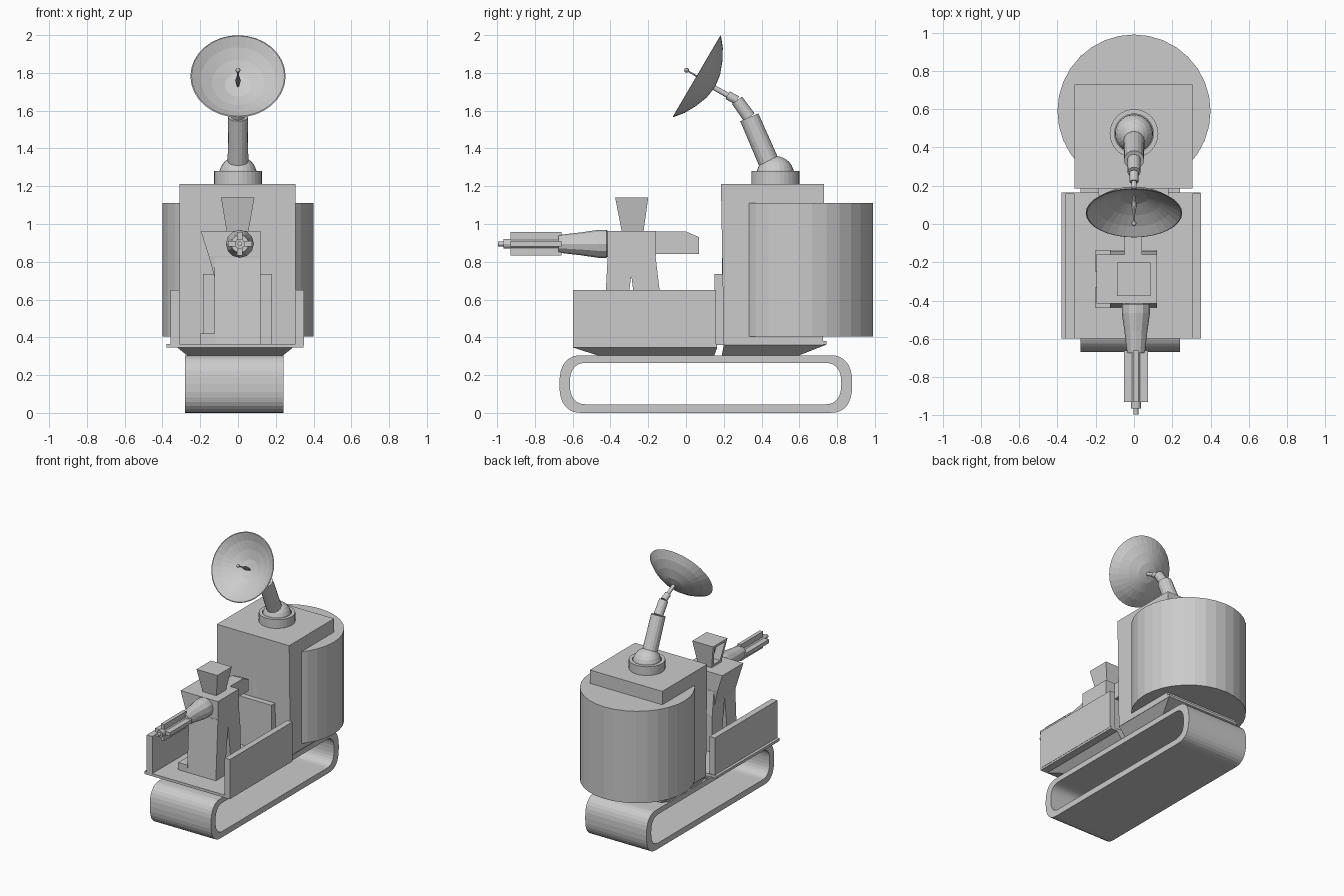
import bpy, bmesh, math
from mathutils import Vector

if "Cube" in bpy.data.objects:
    bpy.data.objects.remove(bpy.data.objects["Cube"])

grey = bpy.data.materials.new("plain grey")
grey.diffuse_color = (0.6, 0.6, 0.6, 1)
grey.use_nodes = True
grey.node_tree.nodes["Principled BSDF"].inputs["Base Color"].default_value = grey.diffuse_color


def finish(name, bm):
    bmesh.ops.remove_doubles(bm, verts=bm.verts, dist=1e-5)
    bmesh.ops.recalc_face_normals(bm, faces=bm.faces)
    me = bpy.data.meshes.new(name)
    bm.to_mesh(me)
    bm.free()
    me.materials.append(grey)
    ob = bpy.data.objects.new(name, me)
    bpy.context.collection.objects.link(ob)
    return ob


def loft_bm(rings, caps=True, closed=False):
    bm = bmesh.new()
    vs = [[bm.verts.new(p) for p in r] for r in rings]
    pairs = list(zip(vs, vs[1:])) + ([(vs[-1], vs[0])] if closed else [])
    for a, b in pairs:
        n = len(a)
        for i in range(n):
            bm.faces.new((a[i], a[(i + 1) % n], b[(i + 1) % n], b[i]))
    if caps:
        bm.faces.new(vs[0])
        bm.faces.new(vs[-1])
    return bm


def rect(x0, x1, y0, y1, z):
    return [(x0, y0, z), (x1, y0, z), (x1, y1, z), (x0, y1, z)]


def slab(name, *levels):
    """Stack of rectangles (x0, x1, y0, y1, z) joined into one solid."""
    return finish(name, loft_bm([rect(*l) for l in levels]))


def box(name, x0, x1, y0, y1, z0, z1):
    return slab(name, (x0, x1, y0, y1, z0), (x0, x1, y0, y1, z1))


def side_prism(name, x0, x1, yz):
    """Side profile (y, z) pushed out along x."""
    return finish(name, loft_bm([[(x, y, z) for y, z in yz] for x in (x0, x1)]))


def lathe(name, origin, axis, profile, seg, closed=False):
    """Profile of (radius, distance along axis) turned round the axis."""
    q = Vector((0, 0, 1)).rotation_difference(Vector(axis).normalized())
    o = Vector(origin)
    rings = []
    for r, h in profile:
        r = max(r, 0.0004)
        rings.append([o + q @ Vector((r * math.cos(2 * math.pi * i / seg),
                                      r * math.sin(2 * math.pi * i / seg), h))
                      for i in range(seg)])
    return finish(name, loft_bm(rings, caps=not closed, closed=closed))


def rod(name, a, b, r0, r1, seg):
    a, b = Vector(a), Vector(b)
    return lathe(name, a, b - a, [(r0, 0), (r1, (b - a).length)], seg)


# Track: a rounded loop, open at both sides
def track_loop(y0, y1, z0, z1, ry, n=16):
    pts, cz, hz = [], (z0 + z1) / 2, (z1 - z0) / 2
    for cy, start in ((y1 - ry, -90), (y0 + ry, 90)):
        for i in range(n + 1):
            t = math.radians(start + 180 * i / n)
            c, s = math.cos(t), math.sin(t)
            pts.append((cy + ry * math.copysign(abs(c) ** 0.8, c),
                        cz + hz * math.copysign(abs(s) ** 0.8, s)))
    return pts


outer = track_loop(-0.67, 0.88, 0, 0.305, 0.12)
inner = track_loop(-0.615, 0.822, 0.045, 0.265, 0.09)
XL, XR = -0.28, 0.24
finish("track", loft_bm([[(x, y, z) for y, z in p] for x, p in
                         ((XL, outer), (XR, outer), (XR, inner), (XL, inner))],
                        caps=False, closed=True))

# Front deck with side walls and rear rail
slab("front_deck", (-0.27, 0.24, -0.47, 0.15, 0.305),
     (-0.32, 0.29, -0.595, 0.165, 0.345))
box("front_deck_plate", -0.378, 0.348, -0.597, 0.165, 0.345, 0.365)
for side, x0, x1 in (("left", -0.357, -0.31), ("right", 0.305, 0.35)):
    box(side + "_wall", x0, x1, -0.597, 0.16, 0.36, 0.65)
box("rear_rail", -0.185, 0.18, 0.15, 0.2, 0.36, 0.735)

# Rear deck
slab("rear_deck", (-0.27, 0.24, 0.19, 0.6, 0.305),
     (-0.31, 0.305, 0.2, 0.745, 0.362), (-0.31, 0.305, 0.2, 0.745, 0.38))

# Cabin and round tank
slab("cabin", (-0.31, 0.305, 0.2, 0.725, 0.36),
     (-0.31, 0.305, 0.185, 0.73, 1.213))
lathe("tank", (0, 0.59, 0.405), (0, 0, 1), [(0.4, 0), (0.4, 0.705)], 32)

# Gunner mount: split legs, foot, torso, rear arm
side_prism("legs", -0.125, 0.12,
           [(-0.44, 0.365), (-0.33, 0.365), (-0.30, 0.65), (-0.29, 0.73),
            (-0.28, 0.65), (-0.25, 0.365), (-0.135, 0.365), (-0.14, 0.65),
            (-0.16, 0.82), (-0.415, 0.82)])
box("front_foot", -0.2, -0.12, -0.44, -0.33, 0.365, 0.42)
box("back_foot", -0.2, -0.12, -0.25, -0.135, 0.365, 0.42)
slab("torso", (-0.125, 0.12, -0.405, -0.17, 0.72),
     (-0.155, 0.12, -0.415, -0.16, 0.83), (-0.197, 0.12, -0.415, -0.16, 0.963))
side_prism("rear_arm", -0.05, 0.042,
           [(-0.17, 0.84), (0.07, 0.84), (0.07, 0.93), (0.0, 0.96), (-0.17, 0.96)])

# Head, with a recessed opening on its left
bm = loft_bm([rect(-0.06, 0.055, -0.34, -0.225, 0.96),
              rect(-0.09, 0.087, -0.375, -0.2, 1.14)])
bmesh.ops.recalc_face_normals(bm, faces=bm.faces)
left = [f for f in bm.faces if f.normal.x < -0.7]
bmesh.ops.inset_region(bm, faces=left, thickness=0.03)
hole = bmesh.ops.extrude_face_region(bm, geom=left)["geom"]
bmesh.ops.translate(bm, vec=(0.06, 0, 0),
                    verts=[v for v in hole if isinstance(v, bmesh.types.BMVert)])
bmesh.ops.delete(bm, geom=[f for f in left if f.is_valid], context='FACES')
finish("head", bm)

# Gun: tapered housing, crossed barrels, centre rod
GX, GZ = 0.01, 0.895
lathe("gun_housing", (GX, -0.39, GZ), (0, -1, 0),
      [(0.04, 0), (0.074, 0.03), (0.074, 0.075), (0.06, 0.17), (0.047, 0.285)], 12)
box("gun_upright_barrels", GX - 0.014, GX + 0.014, -0.93, -0.66, GZ - 0.063, GZ + 0.063)
box("gun_level_barrels", GX - 0.063, GX + 0.063, -0.93, -0.66, GZ - 0.014, GZ + 0.014)
lathe("gun_rod", (GX, -0.66, GZ), (0, -1, 0),
      [(0.026, 0), (0.026, 0.305), (0.013, 0.305), (0.013, 0.335)], 12)

# Dish base ring and dome
lathe("dish_ring", (0, 0.473, 1.21), (0, 0, 1),
      [(0.127, 0), (0.127, 0.07), (0.102, 0.07), (0.102, 0.0)], 32, closed=True)
lathe("dish_dome", (0, 0.473, 1.21), (0, 0, 1),
      [(0.1, 0)] + [(0.1 * math.cos(math.radians(a)), 0.05 + 0.1 * math.sin(math.radians(a)))
                    for a in range(0, 91, 15)], 24)

# Telescopic arm
path = [(0, 0.45, 1.30), (0, 0.335, 1.565), (0, 0.27, 1.655), (0, 0.22, 1.682), (0, 0.148, 1.722)]
for i, r in enumerate((0.055, 0.035, 0.024, 0.014)):
    rod("dish_arm_%d" % (i + 1), path[i], path[i + 1], r, r * 0.95, 16)

# Dish and its feed
C, N = (0, 0.0575, 1.782), (0, -0.863, 0.506)
back = [(0, -0.112), (0.07, -0.102), (0.14, -0.075), (0.2, -0.042), (0.252, 0)]
front = [(0.246, 0.002), (0.197, -0.034), (0.138, -0.066), (0.07, -0.093), (0, -0.103)]
lathe("dish", C, N, back + front, 32)
lathe("dish_feed", C, N, [(0.005, -0.105), (0.015, -0.045), (0.005, 0.01), (0.004, 0.055)], 10)
lathe("feed_tip", C, N,
      [(0.013 * math.sin(math.radians(a)), 0.063 - 0.013 * math.cos(math.radians(a)))
       for a in range(0, 181, 30)], 12)
